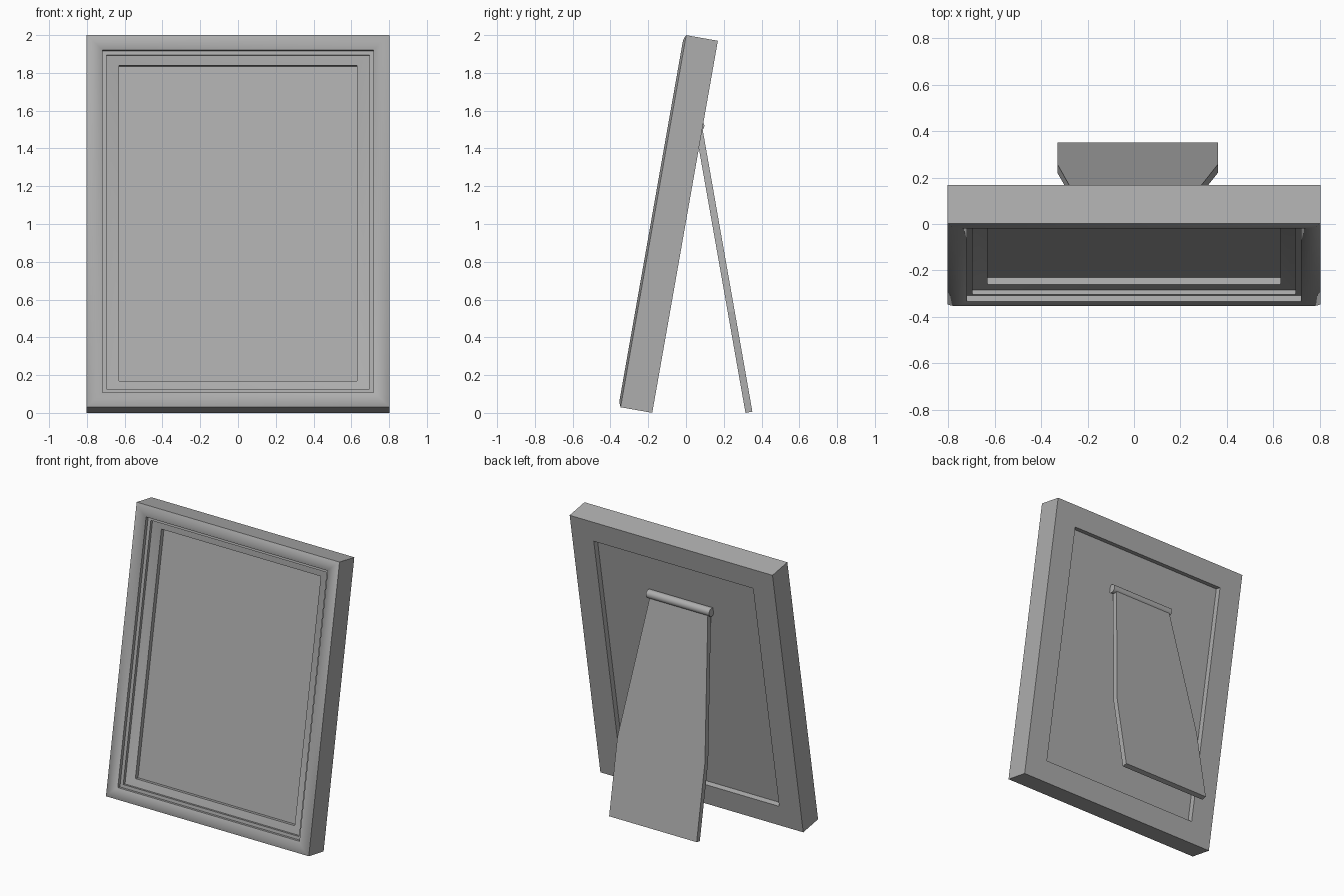
import bpy, bmesh
from math import radians, sin, cos, pi

if "Cube" in bpy.data.objects:
    bpy.data.objects.remove(bpy.data.objects["Cube"])

TILT = radians(10)
HALF_W, HEIGHT = 0.802, 2.0
FRAME_ORIGIN = (0, -0.358, 0.032)   # front bottom edge of the leaning frame

# Mid-grey used on every part
grey = bpy.data.materials.new("mid_grey")
grey.diffuse_color = (0.42, 0.42, 0.42, 1)
grey.use_nodes = True
grey.node_tree.nodes["Principled BSDF"].inputs["Base Color"].default_value = grey.diffuse_color


def finish(name, bm, loc=(0, 0, 0), tilt=0.0, smooth=None):
    bmesh.ops.recalc_face_normals(bm, faces=bm.faces[:])
    mesh = bpy.data.meshes.new(name)
    bm.to_mesh(mesh)
    bm.free()
    mesh.materials.append(grey)
    ob = bpy.data.objects.new(name, mesh)
    bpy.context.collection.objects.link(ob)
    ob.location = loc
    ob.rotation_euler = (tilt, 0, 0)
    if smooth:
        bpy.ops.object.select_all(action='DESELECT')
        ob.select_set(True)
        bpy.context.view_layer.objects.active = ob
        bpy.ops.object.shade_smooth_by_angle(angle=radians(smooth))
    return ob


def rect(bm, mx, mz, y):
    """Rectangle inset from the frame outline by mx and mz, at depth y."""
    x, lo, hi = HALF_W - mx, mz, HEIGHT - mz
    return [bm.verts.new(p) for p in ((-x, y, lo), (x, y, lo), (x, y, hi), (-x, y, hi))]


def bridge(bm, a, b):
    n = len(a)
    for i in range(n):
        j = (i + 1) % n
        bm.faces.new((a[i], a[j], b[j], b[i]))


# Frame moulding: rounded front, two small steps, sloped inner lip, open back
profile = [(0, 0, 0.182)]
for i in range(9):
    t = -1 + i / 4
    m = 0.042 * (1 + t)
    profile.append((m, m - 0.004 * i / 8, 0.012 * t * t))
profile += [(0.084, 0.08, 0.037), (0.107, 0.102, 0.037), (0.107, 0.102, 0.058),
            (0.172, 0.152, 0.073), (0.172, 0.152, 0.182)]
bm = bmesh.new()
rings = [rect(bm, *p) for p in profile]
for i in range(len(rings)):
    bridge(bm, rings[i], rings[(i + 1) % len(rings)])
finish("frame", bm, FRAME_ORIGIN, -TILT, 42)

# Picture panel filling the opening, recessed at front and back
bm = bmesh.new()
front, back = rect(bm, 0.172, 0.152, 0.104), rect(bm, 0.172, 0.152, 0.142)
bridge(bm, front, back)
bm.faces.new(front)
bm.faces.new(back)
finish("picture_panel", bm, FRAME_ORIGIN, -TILT)

# Stand: flat board that widens down to a knee, then runs straight
outline = [(-0.33, 0), (0.362, 0), (0.362, 0.54), (0.224, 1.535), (-0.232, 1.535), (-0.33, 0.54)]
bm = bmesh.new()
front = [bm.verts.new((x, 0, z)) for x, z in outline]
back = [bm.verts.new((x, 0.037, z)) for x, z in outline]
bridge(bm, front, back)
bm.faces.new(front)
bm.faces.new(back)
finish("stand", bm, (0, 0.315, 0), TILT)

# Hinge barrel across the top of the stand
bm = bmesh.new()
loops = [[bm.verts.new((x, 0.03 * cos(2 * pi * k / 24), 0.03 * sin(2 * pi * k / 24)))
          for k in range(24)] for x in (-0.25, 0.25)]
bridge(bm, *loops)
for loop in loops:
    bm.faces.new(loop)
finish("hinge", bm, (0, 0.067, 1.52), 0, 30)
